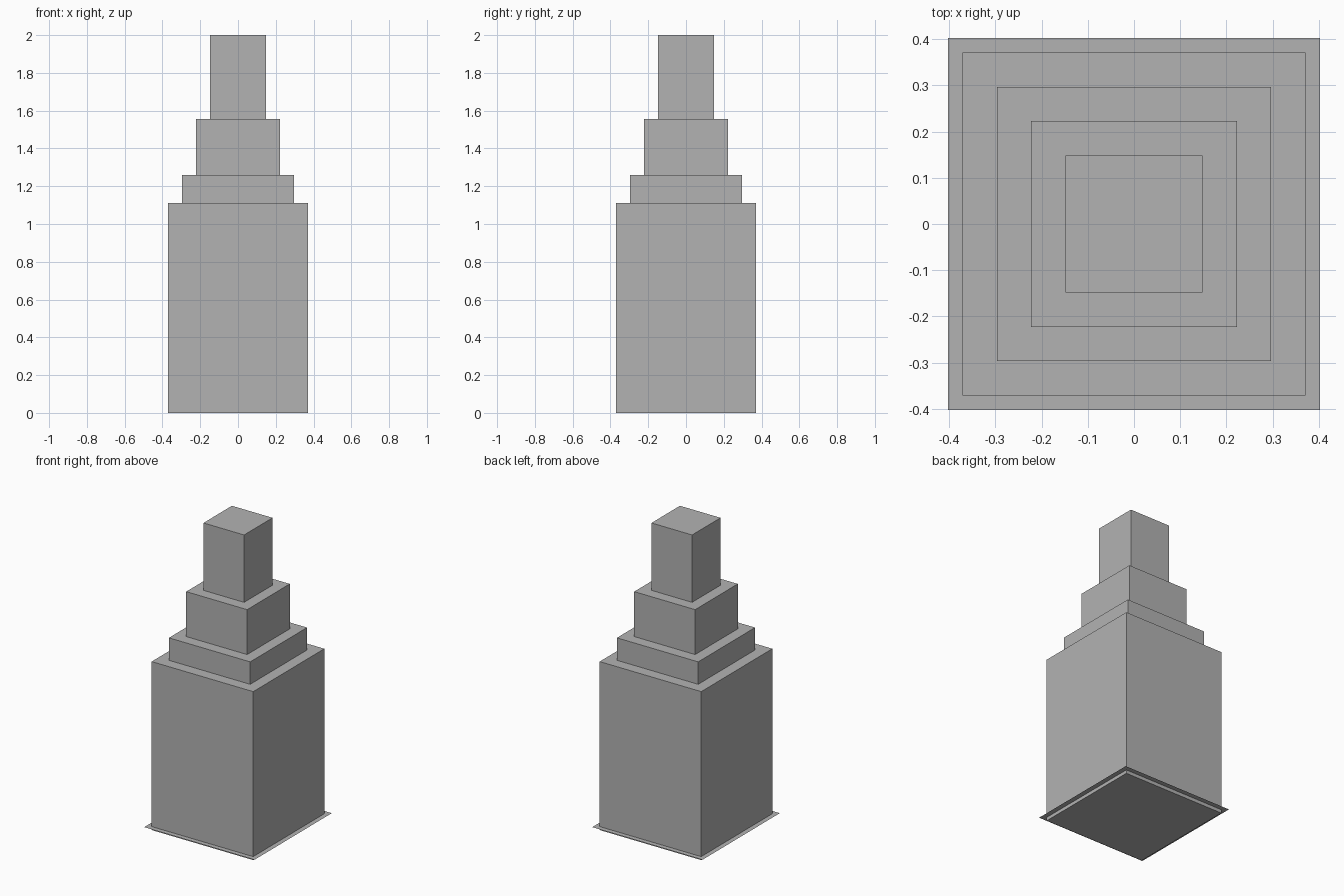
import bpy

default = bpy.data.objects.get("Cube")
if default:
    bpy.data.objects.remove(default, do_unlink=True)

UNIT = 2 / 27  # the tower is 27 modules tall

# One plain grey for the whole building
grey = bpy.data.materials.new("concrete_grey")
grey.use_nodes = True
colour = (0.45, 0.45, 0.45, 1)
grey.diffuse_color = colour
grey.node_tree.nodes["Principled BSDF"].inputs["Base Color"].default_value = colour


def add_tier(name, width, bottom, height):
    """Square block standing at the given level, sizes in modules."""
    bpy.ops.mesh.primitive_cube_add(
        size=1, location=(0, 0, (bottom + height / 2) * UNIT))
    tier = bpy.context.object
    tier.name = name
    tier.scale = (width * UNIT, width * UNIT, height * UNIT)
    bpy.ops.object.transform_apply(location=False, rotation=False, scale=True)
    tier.data.materials.append(grey)


# Stepped tower, each tier resting on the one below
level = 0
for name, width, height in (("main_block", 10, 15),
                            ("lower_setback", 8, 2),
                            ("upper_setback", 6, 4),
                            ("top_block", 4, 6)):
    add_tier(name, width, level, height)
    level += height

# Thin ground sheet around the foot of the tower
bpy.ops.mesh.primitive_plane_add(size=0.805, location=(0, 0, 0.023))
sheet = bpy.context.object
sheet.name = "ground_sheet"
sheet.data.materials.append(grey)
